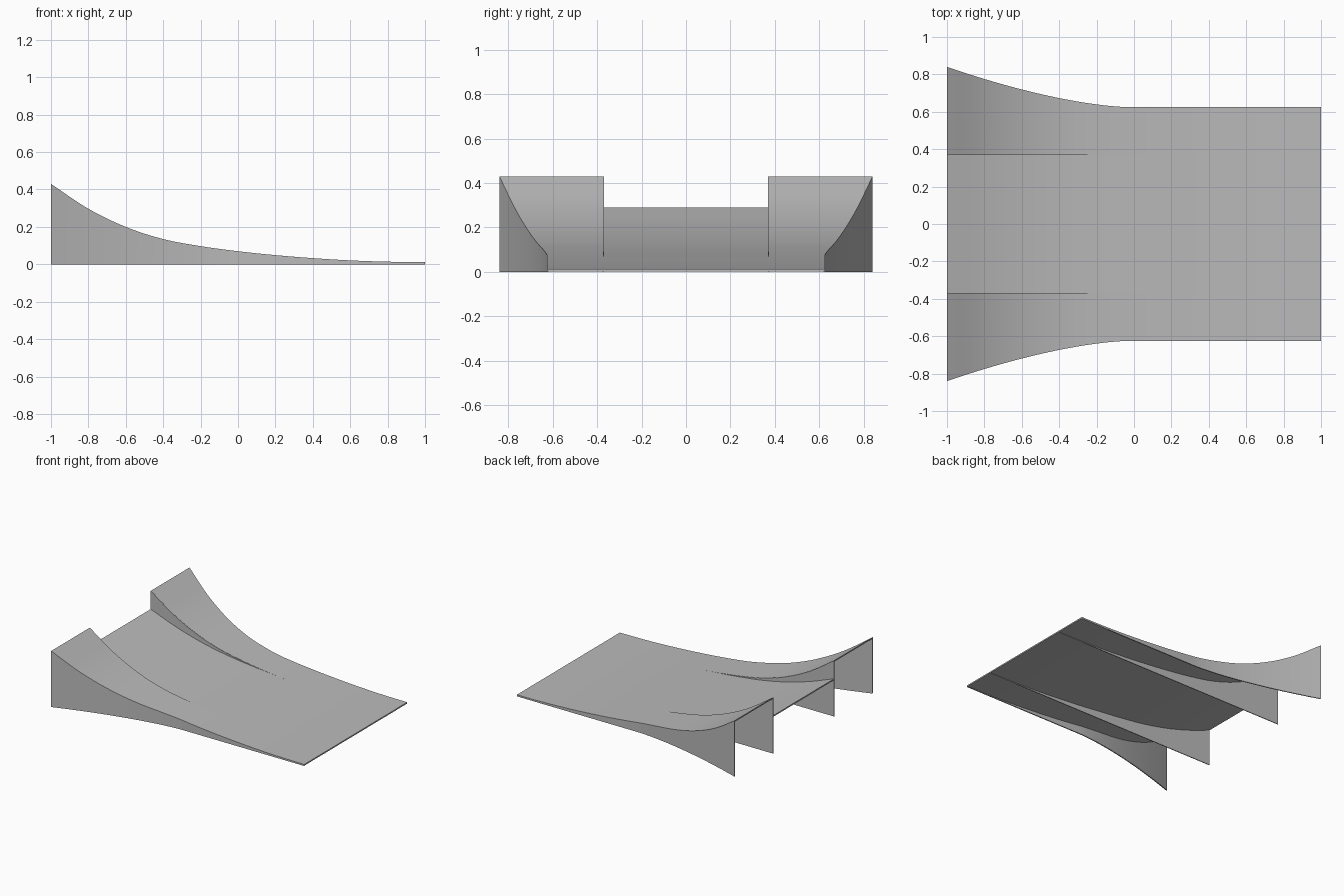
import bpy
import bmesh
import math

if "Cube" in bpy.data.objects:
    bpy.data.objects.remove(bpy.data.objects["Cube"], do_unlink=True)

# One plain grey for the whole part
grey = bpy.data.materials.new("plain grey")
grey.use_nodes = True
colour = (0.5, 0.5, 0.5, 1)
grey.diffuse_color = colour
grey.node_tree.nodes["Principled BSDF"].inputs["Base Color"].default_value = colour

STEPS = 60
SHEET = 0.01
FENCE_Y = 0.372
# Heights at equal steps from the raised rear (-x) to the thin leading edge (+x)
WING = [0.43, 0.297, 0.2, 0.135, 0.097, 0.07, 0.049, 0.033, 0.021, 0.014, 0.012]
FLOOR = [0.29, 0.216, 0.158, 0.117, 0.09, 0.069, 0.049, 0.033, 0.021, 0.014, 0.012]


def spline(values, x):
    """Smooth curve through equally spaced values over x = -1..1."""
    t = (x + 1) / 2 * (len(values) - 1)
    i = min(int(t), len(values) - 2)
    t -= i
    b, c = values[i], values[i + 1]
    a = values[i - 1] if i > 0 else 2 * b - c
    d = values[i + 2] if i + 2 < len(values) else 2 * c - b
    return b + t / 2 * (c - a + t * (2 * a - 5 * b + 4 * c - d + t * (3 * (b - c) + d - a)))


def wing_top(x):
    return spline(WING, x)


def floor_top(x):
    return spline(FLOOR, x)


def edge(x):
    """Outer edge flares toward the rear."""
    return 0.625 + 0.215 * max(0, (-x - 0.03) / 0.97) ** 1.55


def loft(name, section):
    """Sweep a rectangle (y0, y1, z0, z1) given by section(x) along x."""
    bm = bmesh.new()
    rings = []
    for i in range(STEPS + 1):
        x = -1 + 2 * i / STEPS
        y0, y1, z0, z1 = section(x)
        corners = [(y0, z0), (y1, z0), (y1, z1), (y0, z1)]
        rings.append([bm.verts.new((x, y, z)) for y, z in corners])
    for a, b in zip(rings, rings[1:]):
        for k in range(4):
            n = (k + 1) % 4
            bm.faces.new((a[k], a[n], b[n], b[k]))
    bm.faces.new(rings[0])
    bm.faces.new(rings[-1])
    bmesh.ops.recalc_face_normals(bm, faces=bm.faces)
    mesh = bpy.data.meshes.new(name)
    bm.to_mesh(mesh)
    bm.free()
    mesh.materials.append(grey)
    obj = bpy.data.objects.new(name, mesh)
    bpy.context.collection.objects.link(obj)
    bpy.ops.object.select_all(action="DESELECT")
    obj.select_set(True)
    bpy.context.view_layer.objects.active = obj
    bpy.ops.object.shade_smooth_by_angle(angle=math.radians(30))
    return obj


# Central floor sheet
loft("central_floor", lambda x: (-FENCE_Y, FENCE_Y, max(0, floor_top(x) - SHEET), floor_top(x)))

# Raised side sheets, inner fences and flared outer walls
for side, label in ((1, "back"), (-1, "front")):
    loft(label + "_side_sheet", lambda x: (
        side * FENCE_Y, side * edge(x), max(0, wing_top(x) - SHEET), wing_top(x)))
    loft(label + "_inner_fence", lambda x: (
        side * (FENCE_Y - 0.003), side * (FENCE_Y + 0.003), 0, wing_top(x) - 0.001))
    loft(label + "_outer_wall", lambda x: (
        side * (edge(x) - 0.008), side * edge(x), 0, wing_top(x) - 0.002))
